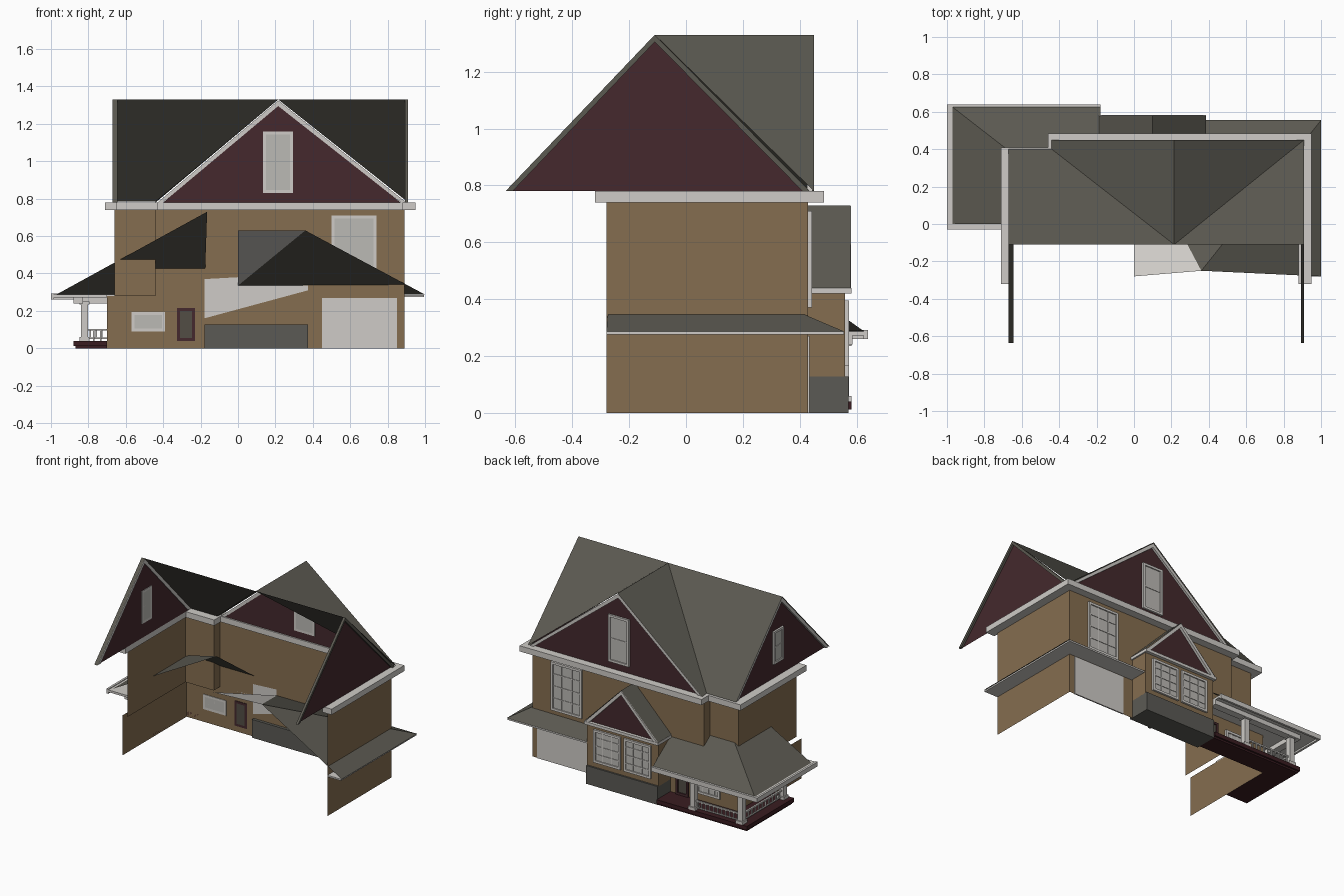
import bpy, bmesh
from mathutils import Vector

if "Cube" in bpy.data.objects:
    bpy.data.objects.remove(bpy.data.objects["Cube"])


def mat(name, r, g, b):
    m = bpy.data.materials.new(name)
    m.diffuse_color = (r, g, b, 1)
    m.use_nodes = True
    m.node_tree.nodes["Principled BSDF"].inputs["Base Color"].default_value = m.diffuse_color
    return m


TAN = mat("tan siding", .235, .155, .08)
ROOF = mat("roof shingle", .105, .10, .082)
RED = mat("gable red", .058, .022, .026)
WHITE = mat("white trim", .62, .60, .57)
PANE = mat("window pane", .50, .49, .46)
STONE = mat("stone base", .105, .102, .09)
DECK = mat("deck maroon", .042, .012, .015)
DOOR = mat("door grey", .085, .075, .06)


def finish(name, bm, m):
    me = bpy.data.meshes.new(name)
    bm.to_mesh(me)
    bm.free()
    me.materials.append(m)
    ob = bpy.data.objects.new(name, me)
    bpy.context.collection.objects.link(ob)
    return ob


def sheet(name, polys, m, out):
    """Thin single-skin faces whose normals point towards 'out'."""
    bm = bmesh.new()
    for p in polys:
        f = bm.faces.new([bm.verts.new(v) for v in p])
        f.normal_update()
        if f.normal.dot(Vector(out)) < 0:
            f.normal_flip()
    return finish(name, bm, m)


def boxes(name, items, m):
    """Boxes given as (x0, x1, y0, y1, z0, z1)."""
    bm = bmesh.new()
    for b in items:
        vs = bmesh.ops.create_cube(bm, size=1)["verts"]
        for v in vs:
            v.co = [(b[2*i] + b[2*i+1]) / 2 + v.co[i] * (b[2*i+1] - b[2*i]) for i in range(3)]
    return finish(name, bm, m)


def prism(name, polys, axis, lo, hi, m):
    """Extrude (u, z) outlines along x or y."""
    bm = bmesh.new()
    for p in polys:
        co = lambda u, z, d: (d, u, z) if axis == "x" else (u, d, z)
        a = [bm.verts.new(co(u, z, lo)) for u, z in p]
        b = [bm.verts.new(co(u, z, hi)) for u, z in p]
        bm.faces.new(a)
        bm.faces.new(b[::-1])
        for i in range(len(p)):
            j = (i + 1) % len(p)
            bm.faces.new((a[j], a[i], b[i], b[j]))
    bmesh.ops.recalc_face_normals(bm, faces=bm.faces)
    return finish(name, bm, m)


def rakes(name, left, apex, right, w, axis, lo, hi, m):
    """Pair of sloping boards under a gable edge."""
    polys = [[e, apex, (apex[0], apex[1] - w), (e[0] + s * w, e[1])]
             for e, s in ((left, 1), (right, -1))]
    return prism(name, polys, axis, lo, hi, m)


def window(name, u0, u1, z0, z1, axis, d, cols, rows, side=1, fill=PANE, frame=WHITE, t=.016):
    """Pane plate through the wall, with casing and glazing bars."""
    def b(a, c, e, f, depth):
        lo, hi = sorted((d - side * .004, d + side * depth))
        return (a, c, lo, hi, e, f) if axis == "y" else (lo, hi, a, c, e, f)
    boxes(name + "_pane", [b(u0 + t, u1 - t, z0 + t, z1 - t, .005)], fill)
    fr = [b(u0, u0 + t, z0, z1, .013), b(u1 - t, u1, z0, z1, .013),
          b(u0, u1, z0, z0 + t, .013), b(u0, u1, z1 - t, z1, .013)]
    for i in range(1, cols):
        u = u0 + (u1 - u0) * i / cols
        fr.append(b(u - .003, u + .003, z0, z1, .009))
    for i in range(1, rows):
        z = z0 + (z1 - z0) * i / rows
        fr.append(b(u0, u1, z - .003, z + .003, .009))
    boxes(name + "_frame", fr, frame)


def wall_y(x0, x1, y, z0, z1):
    return [(x0, y, z0), (x1, y, z0), (x1, y, z1), (x0, y, z1)]


def wall_x(x, y0, y1, z0, z1):
    return [(x, y0, z0), (x, y1, z0), (x, y1, z1), (x, y0, z1)]


# Walls: the house is an open shell towards -y
W = .43
sheet("facade_walls", [wall_y(-.44, .89, W, 0, .76), wall_y(-.70, -.44, W, 0, .28),
                       wall_y(-.66, -.44, .36, .28, .76)], TAN, (0, 1, 0))
sheet("right_wall", [wall_x(.89, -.28, W, 0, .76)], TAN, (1, 0, 0))
sheet("left_walls", [wall_x(-.70, -.28, W, 0, .28), wall_x(-.66, -.28, .36, .28, .76),
                     wall_x(-.44, .36, W, .28, .76)], TAN, (-1, 0, 0))

# Main eaves
boxes("main_eaves", [(-.46, .95, .42, .485, .74, .78), (-.71, -.46, .35, .41, .74, .78),
                     (.88, .95, -.32, .42, .74, .78), (-.71, -.65, -.32, .35, .74, .78),
                     (-.46, -.43, .35, .42, .74, .78)], WHITE)

# Main roof with cross gable
R, F = (.215, -.11, 1.33), (.215, .45, 1.33)
RL, RR = (-.67, -.11, 1.33), (.91, -.11, 1.33)
VL, EL, ER = (-.44, .40, .785), (-.44, .45, .78), (.91, .45, .78)
sheet("main_roof", [[RL, R, VL, (-.67, .40, .785)], [R, RR, ER],
                    [R, F, EL, VL], [R, F, ER]], ROOF, (0, 0, 1))
for nm, x0, x1 in (("left", -.67, -.645), ("right", .893, .91)):
    sheet(nm + "_roof_edge", [[(x0, -.11, 1.33), (x1, -.11, 1.33), (x1, -.635, .78),
                               (x0, -.635, .78)]], ROOF, (0, 0, 1))

# Gable infill
sheet("front_gable", [[(-.41, W, .77), (.88, W, .77), (.215, W, 1.315)]], RED, (0, 1, 0))
sheet("left_gable", [[(-.65, -.62, .78), (-.65, .39, .78), (-.65, -.11, 1.32)]], RED, (-1, 0, 0))
sheet("right_gable", [[(.895, -.62, .78), (.895, .42, .78), (.895, -.11, 1.32)]], RED, (1, 0, 0))
rakes("front_gable_trim", (-.43, .78), (.215, 1.325), (.90, .78), .03, "y", W - .004, W + .015, WHITE)
rakes("left_gable_trim", (-.63, .78), (-.11, 1.325), (.40, .785), .03, "x", -.667, -.645, WHITE)
rakes("right_gable_edge", (-.635, .78), (-.11, 1.33), (.435, .78), .025, "x", .893, .909, ROOF)

# Upper windows and garage door
window("gable_window", .135, .295, .83, 1.16, "y", W, 1, 2)
window("left_gable_window", -.14, -.03, .88, 1.11, "x", -.65, 1, 2, -1)
window("upper_window", .50, .74, .37, .71, "y", W, 3, 4)
boxes("garage_door", [(.45, .85, W - .004, W + .005, 0, .27)], WHITE)

# Ground floor openings on the porch
window("porch_window", -.57, -.39, .09, .195, "y", W, 4, 2)
window("front_door", -.325, -.23, .04, .215, "y", W, 1, 1, fill=DOOR, frame=RED)

# Garage skirt roof, which carries on inside as a hip
C, H = (1, .555, .287), (.36, -.25, .63)
sheet("garage_roof", [[C, H, (0, .43, .335), (.38, .555, .287)],
                      [C, H, (1, -.28, .287), ]], ROOF, (0, 0, 1))
sheet("inner_white_slope", [[(0, -.28, .63), H, (0, .43, .335)]], WHITE, (0, 0, 1))
boxes("garage_eave", [(.38, .995, W, .555, .275, .286), (.89, .995, -.28, W, .275, .286)], WHITE)

# Porch roof, also carried on inside
PC, PA = (-.97, .625, .288), (-.165, 0, .73)
sheet("porch_roof", [[PC, PA, (-.97, 0, .288)], [PC, PA, (-.18, .625, .288)]], ROOF, (0, 0, 1))
boxes("porch_eave", [(-1, -.18, W, .64, .272, .287), (-1, -.70, -.03, W, .272, .287),
                     (-.88, -.18, .535, .585, .24, .275), (-.88, -.83, 0, .54, .24, .275),
                     (-1, -.18, .625, .64, .26, .292), (-1, -.985, -.03, .64, .26, .292)], WHITE)

# Bay: stone base, siding, gabled roof
B0, B1, BM, BY = -.18, .375, .098, .56
boxes("bay_base", [(B0, B1, W - .02, .572, 0, .128)], STONE)
sheet("bay_front", [wall_y(B0, B1, BY, .125, .43)], TAN, (0, 1, 0))
sheet("bay_left", [wall_x(B0, W, BY, .125, .43)], TAN, (-1, 0, 0))
sheet("bay_right", [wall_x(B1, W, BY, .125, .43)], TAN, (1, 0, 0))
sheet("bay_gable", [[(B0, BY, .43), (B1, BY, .43), (BM, BY, .72)]], RED, (0, 1, 0))
sheet("bay_roof", [[(e, W, .44), (e, .578, .44), (BM, .578, .73), (BM, W, .73)]
                   for e in (B0 - .008, B1 + .01)], ROOF, (0, 0, 1))
rakes("bay_trim", (B0 - .005, .435), (BM, .727), (B1 + .007, .435), .03, "y", .562, .58, WHITE)
boxes("bay_eave", [(B0 - .01, B1 + .01, W, .582, .42, .44)], WHITE)
window("bay_window_a", -.125, .085, .165, .395, "y", BY, 3, 4)
window("bay_window_b", .11, .32, .165, .395, "y", BY, 3, 4)
# White panel on the inner side of the bay
sheet("bay_inner_panel", [[(B0, .424, .16), (B1, .424, .31), (B1, .424, .335), (0, .424, .335),
                           (0, .424, .38), (B0, .424, .37)]], WHITE, (0, -1, 0))

# Porch deck and step
boxes("porch_deck", [(-.88, -.18, W, .582, .012, .04), (-.88, -.70, .06, W, .012, .04),
                     (-.87, -.18, W, .57, 0, .012), (-.87, -.70, .07, W, 0, .012)], DECK)

# Porch columns with base and capital
cols = []
for x, y in ((-.82, .555), (-.45, .555), (-.82, .10)):
    for r, z0, z1 in ((.027, .04, .06), (.019, .06, .235), (.027, .235, .25)):
        cols.append((x - r, x + r, y - r, y + r, z0, z1))
boxes("porch_columns", cols, WHITE)

# Railings and balusters
rail = [(-.82, -.45, .549, .561, .094, .104), (-.82, -.45, .55, .56, .05, .057),
        (-.826, -.814, .10, .555, .094, .104), (-.825, -.815, .10, .555, .05, .057),
        (-.82, -.70, .094, .106, .094, .104)]
for i in range(1, 12):
    x, y = -.82 + .37 * i / 12, .10 + .455 * i / 12
    rail.append((x - .004, x + .004, .551, .559, .05, .1))
    rail.append((-.824, -.816, y - .004, y + .004, .05, .1))
for x in (-.77, -.735):
    rail.append((x - .004, x + .004, .096, .104, .04, .1))
boxes("porch_railing", rail, WHITE)
